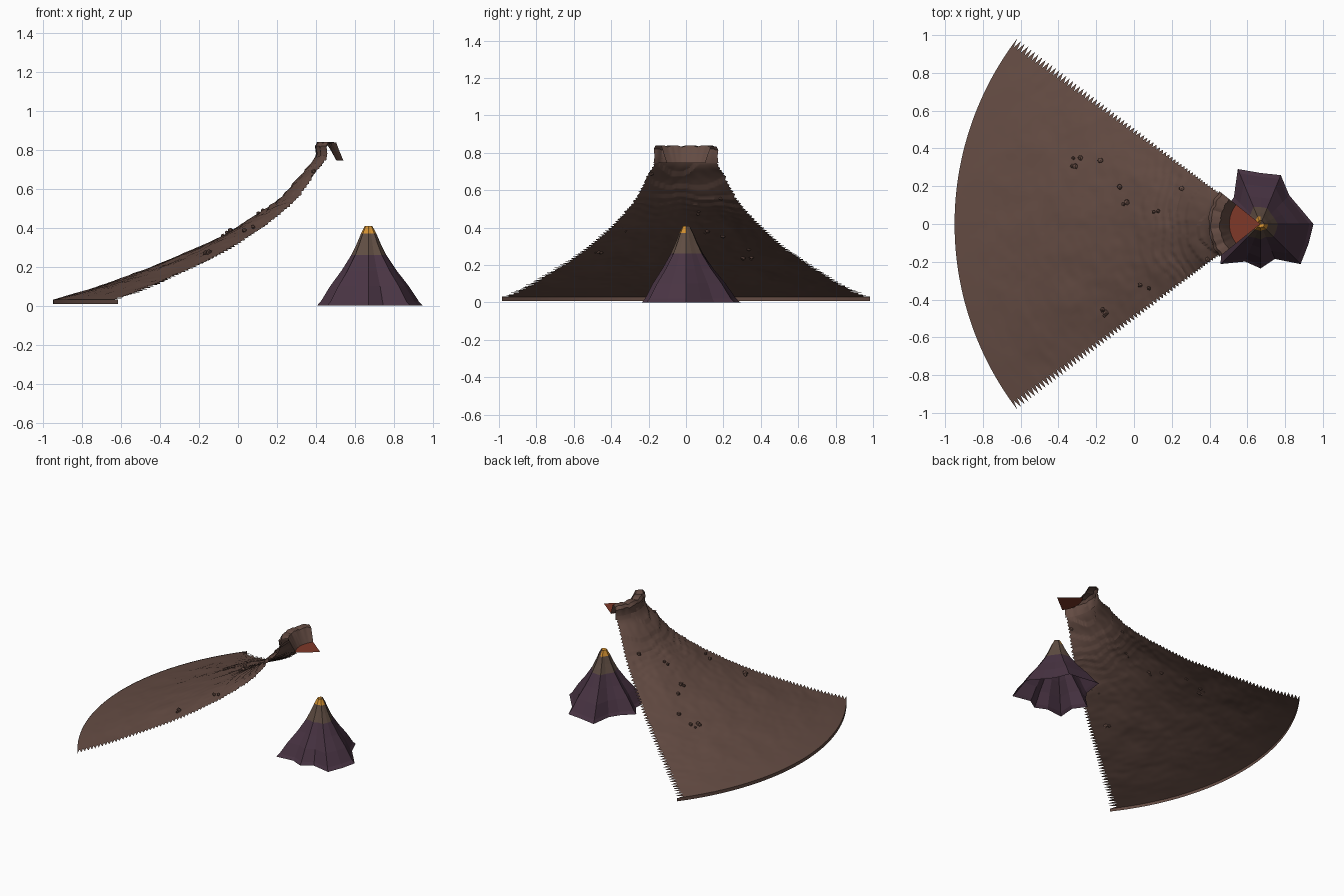
import bpy, bmesh, math, random
from mathutils import Vector, noise

cube = bpy.data.objects.get("Cube")
if cube:
    bpy.data.objects.remove(cube)
random.seed(4)
AXIS_X = 0.67                    # vertical axis shared by slope and small cone
HALF = math.radians(37.4)        # half angle of the slope wedge


def material(name, rgb):
    m = bpy.data.materials.new(name)
    m.use_nodes = True
    m.diffuse_color = (*rgb, 1)
    m.node_tree.nodes["Principled BSDF"].inputs["Base Color"].default_value = (*rgb, 1)
    return m


ROCK = material("brown rock", (0.125, 0.07, 0.055))
PURPLE = material("purple rock", (0.066, 0.034, 0.056))
BAND = material("cone brown", (0.115, 0.074, 0.055))
ORANGE = material("orange lava", (0.62, 0.27, 0.03))
RED = material("red lava", (0.21, 0.04, 0.022))


def finish(name, bm, mats, smooth=None):
    me = bpy.data.meshes.new(name)
    bm.to_mesh(me)
    bm.free()
    ob = bpy.data.objects.new(name, me)
    bpy.context.collection.objects.link(ob)
    for m in mats:
        me.materials.append(m)
    if smooth:
        bpy.ops.object.select_all(action='DESELECT')
        ob.select_set(True)
        bpy.context.view_layer.objects.active = ob
        bpy.ops.object.shade_smooth_by_angle(angle=math.radians(smooth))
    return ob


def polar(r, a, z):
    # angle 0 points down the slope, towards -x
    return Vector((AXIS_X - r * math.cos(a), r * math.sin(a), z))


def grid(bm, rows, closed=False):
    vs = [[bm.verts.new(p) for p in row] for row in rows]
    for a, b in zip(vs, vs[1:]):
        n = len(a)
        for j in range(n if closed else n - 1):
            k = (j + 1) % n
            bm.faces.new((a[j], a[k], b[k], b[j]))
    return vs


# Slope profile: radius and height, from the foot up to the neck
PROFILE = [(1.62, 0.03), (1.34, 0.115), (1.09, 0.21), (0.84, 0.315), (0.59, 0.455),
           (0.46, 0.55), (0.36, 0.66), (0.30, 0.72), (0.275, 0.76)]


def profile(t):
    s = min(t, 0.9999) * (len(PROFILE) - 1)
    i = int(s)
    u = s - i
    p = [Vector(PROFILE[max(0, min(len(PROFILE) - 1, i + k))]) for k in (-1, 0, 1, 2)]
    return 0.5 * (2 * p[1] + (p[2] - p[0]) * u
                  + (2 * p[0] - 5 * p[1] + 4 * p[2] - p[3]) * u * u
                  + (3 * p[1] - p[0] - 3 * p[2] + p[3]) * u ** 3)


# Even spacing along the profile
SAMPLES = [profile(i / 800) for i in range(801)]
LENGTH = [0]
for a, b in zip(SAMPLES, SAMPLES[1:]):
    LENGTH.append(LENGTH[-1] + (b - a).length)


def at_length(f):
    d = f * LENGTH[-1]
    return SAMPLES[next(i for i, s in enumerate(LENGTH) if s >= d - 1e-6)]


def relief(r, a):
    # soft unevenness, with ledges that grow towards the neck
    p = polar(r, a, 0)
    fade = min(1, (1.62 - r) * 4)
    soft = 0.008 * noise.noise(p * 6) + 0.003 * noise.noise(p * 22)
    ledge = (r * 17 + 1.3 * noise.noise(p * 5)) % 1
    return fade * soft + 0.016 * max(0, 0.75 - r) * 2 * (ledge - 0.5)


# Slope with saw-toothed side edges
bm = bmesh.new()
ROWS, COLS = 128, 56
rows = []
for i in range(ROWS + 1):
    r, z = at_length(i / ROWS)
    half = HALF if i % 2 == 0 else HALF - math.radians(1.9)
    inner = HALF - math.radians(2.0)
    angles = [-half] + [inner * (2 * j / COLS - 1) for j in range(COLS + 1)] + [half]
    rows.append([polar(r, a, z + relief(r, a)) for a in angles])
grid(bm, rows)
finish("volcano_slope", bm, [ROCK], 30)

# Upright foot of the slope
bm = bmesh.new()
arc = [HALF * (2 * j / COLS - 1) for j in range(COLS + 1)]
grid(bm, [[polar(1.62, a, z) for a in arc] for z in (0.008, 0.032)])
finish("slope_foot", bm, [ROCK], 30)

# Lumpy crater rim: outer wall, flat top, inner wall
bm = bmesh.new()
rim_arc = [HALF * 1.03 * (2 * j / 28 - 1) for j in range(29)]
rim = [(0.278, 0.745), (0.268, 0.78), (0.275, 0.82), (0.262, 0.84),
       (0.215, 0.838), (0.195, 0.80), (0.165, 0.745)]
rows = []
for k, (r, z) in enumerate(rim):
    row = []
    for a in rim_arc:
        lump = noise.noise(Vector((a * 9, k * 0.4, 2.0)))
        top = 0.010 * min(0, math.sin(a * 17) + 0.3) if 1 < k < 5 else 0
        row.append(polar(r + (0.008 * lump if 0 < k < 6 else 0), a, z + top))
    rows.append(row)
grid(bm, rows)
finish("crater_rim", bm, [ROCK], 30)

# Lava wedge inside the crater
bm = bmesh.new()
tip = bm.verts.new(polar(0, 0, 0.745))
edge = [bm.verts.new(polar(0.172, a, 0.745)) for a in rim_arc[::2]]
for a, b in zip(edge, edge[1:]):
    bm.faces.new((tip, b, a))
finish("crater_lava", bm, [RED])

# Small boulders lying on the slope
bm = bmesh.new()
groups = [(-0.31, 0.33, 4), (-0.05, 0.09, 2), (0.13, 0.09, 2), (-0.14, -0.48, 4),
          (-0.20, 0.36, 1), (0.06, -0.33, 2), (0.27, 0.20, 1), (0.40, -0.19, 1), (-0.10, 0.20, 1)]
for gx, gy, count in groups:
    for _ in range(count):
        x, y = gx + random.uniform(-0.03, 0.03), gy + random.uniform(-0.03, 0.03)
        r = math.hypot(x - AXIS_X, y)
        z = min(SAMPLES, key=lambda s: abs(s[0] - r))[1]
        size = random.uniform(0.010, 0.016)
        new = bmesh.ops.create_icosphere(bm, subdivisions=1, radius=size)["verts"]
        for v in new:
            v.co = v.co * random.uniform(0.8, 1.2) + Vector((x, y, z + 0.006))
finish("slope_boulders", bm, [ROCK])

# Small ridged cone: lobed foot, brown band, glowing tip
LOBES = [0.28, 0.225, 0.215, 0.28, 0.27, 0.315, 0.20, 0.20,
         0.265, 0.22, 0.30, 0.215, 0.235, 0.20, 0.30, 0.275]
CONE = [(1, 0), (0.93, 0.02), (0.75, 0.1), (0.53, 0.18), (0.34, 0.26),
        (0.23, 0.32), (0.15, 0.37), (0.075, 0.408)]
mean = sum(LOBES) / len(LOBES)
bm = bmesh.new()
rows = []
for f, z in CONE:
    row = []
    for j, lobe in enumerate(LOBES):
        a = math.tau * j / len(LOBES)
        r = f * (mean + (lobe - mean) * (0.45 + 0.55 * f))
        row.append(Vector((AXIS_X + r * math.cos(a), r * math.sin(a), z)))
    rows.append(row)
rings = grid(bm, rows, closed=True)
pit = bm.verts.new((AXIS_X, 0, 0.395))
top = rings[-1]
for j, v in enumerate(top):
    bm.faces.new((v, top[(j + 1) % len(top)], pit))
for f in bm.faces:
    c = f.calc_center_median()
    back_side = c.x > AXIS_X and c.y > 0
    if c.z > 0.36 and not back_side:
        f.material_index = 2
    elif c.z > 0.26:
        f.material_index = 1
bmesh.ops.recalc_face_normals(bm, faces=bm.faces)
finish("small_cone", bm, [PURPLE, BAND, ORANGE])
